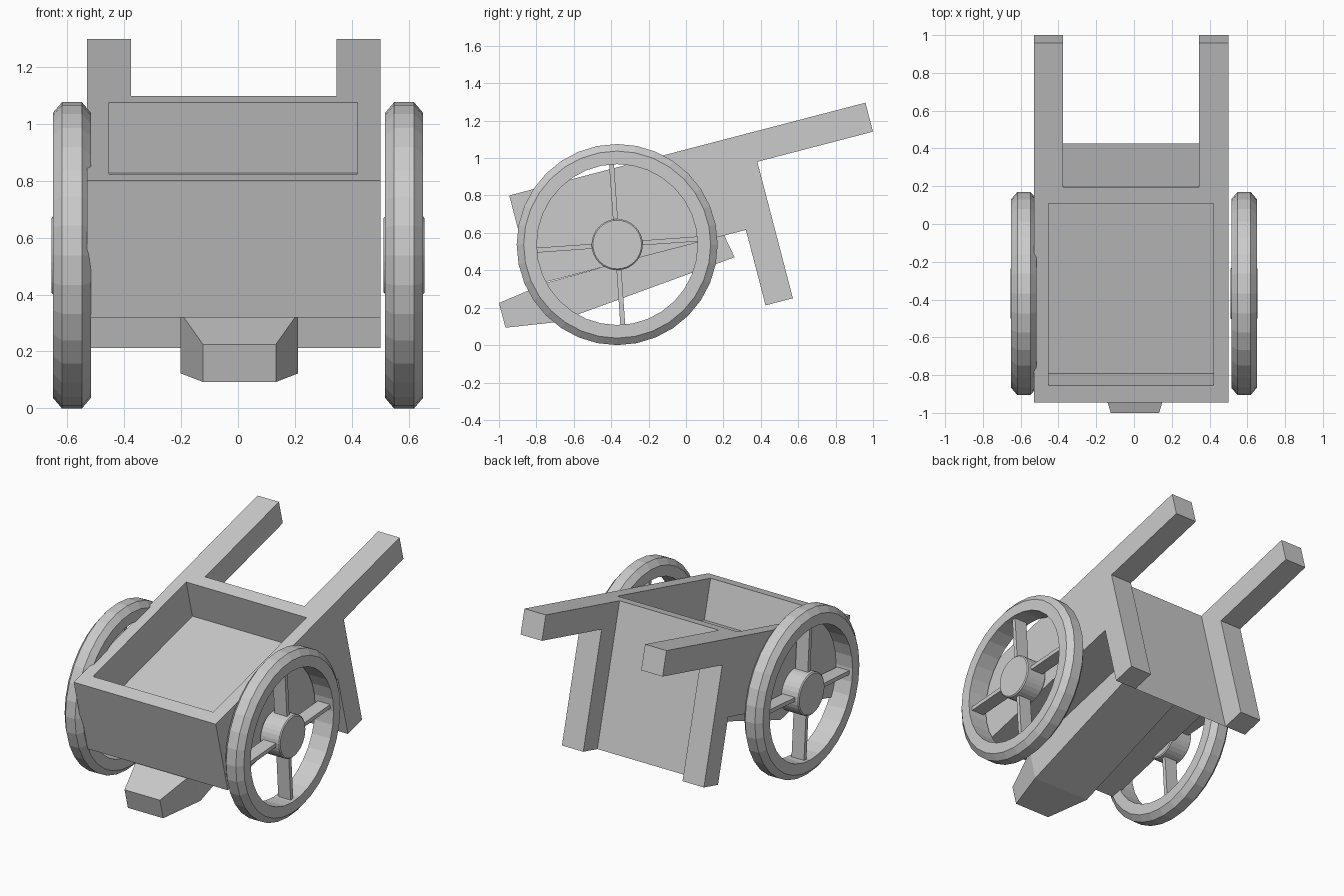
import bpy, bmesh, math
from mathutils import Vector, Matrix

if "Cube" in bpy.data.objects:
    bpy.data.objects.remove(bpy.data.objects["Cube"])

TILT = math.radians(14.6)
# tilted frame: local y runs along the tray, local z = up out of the tray
FRAME = Matrix.Translation((0, -0.945, 0.80)) @ Matrix.Rotation(TILT, 4, 'X')


def finish(bm, name):
    bmesh.ops.recalc_face_normals(bm, faces=bm.faces)
    mesh = bpy.data.meshes.new(name)
    bm.to_mesh(mesh)
    bm.free()
    ob = bpy.data.objects.new(name, mesh)
    bpy.context.collection.objects.link(ob)
    return ob


def loft(bm, rings, closed=False, cap=True):
    """Bridge equal-length rings of points with quads."""
    vs = [[bm.verts.new(p) for p in r] for r in rings]
    n = len(vs[0])
    for k in range(len(vs) if closed else len(vs) - 1):
        a, b = vs[k], vs[(k + 1) % len(vs)]
        for i in range(n):
            j = (i + 1) % n
            bm.faces.new((a[i], a[j], b[j], b[i]))
    if cap and not closed:
        bm.faces.new(vs[0])
        bm.faces.new(vs[-1])


def prism(name, profile, x0, x1):
    bm = bmesh.new()
    loft(bm, [[FRAME @ Vector((x, y, z)) for y, z in profile] for x in (x0, x1)])
    return finish(bm, name)


def cut(ob, cutter):
    cutter.hide_render = True
    m = ob.modifiers.new("cut", 'BOOLEAN')
    m.operation, m.solver, m.object = 'DIFFERENCE', 'EXACT', cutter
    bpy.context.view_layer.objects.active = ob
    bpy.ops.object.modifier_apply(modifier=m.name)
    bpy.data.objects.remove(cutter)


def rect(y0, y1, z0, z1):
    return [(y0, z0), (y1, z0), (y1, z1), (y0, z1)]


# cart body: one side profile with handles and legs, then hollowed
side = [(0, 0), (1.968, 0), (1.968, -0.16), (1.329, -0.16), (1.329, -0.914),
        (1.178, -0.914), (1.178, -0.497), (0, -0.497)]
body = prism("cart_body", side, -0.53, 0.50)
cut(body, prism("gap_cutter", rect(1.178, 2.2, -1.2, 0.2), -0.375, 0.345))
cut(body, prism("tray_cutter", rect(0.093, 1.09, -0.257, 0.2), -0.453, 0.42))

# tapered beam under the tray: half width, top (y, z), bottom (y, z)
bm = bmesh.new()
loft(bm, [[(0.005 + s * w, y, z) for s, (y, z) in ((-1, t), (1, t), (1, b), (-1, b))]
          for w, t, b in ((0.128, (-1.0, 0.225), (-0.965, 0.093)),
                          (0.206, (-0.74, 0.335), (-0.69, 0.123)),
                          (0.206, (0.20, 0.595), (0.26, 0.47)))])
finish(bm, "under_beam")


def revolve(bm, profile, seg, closed):
    """Revolve (x, radius) points around the x axis."""
    loft(bm, [[(x, r * math.cos(2 * math.pi * i / seg), r * math.sin(2 * math.pi * i / seg))
               for i in range(seg)] for x, r in profile], closed)


# wheels: chamfered rim, hub and four flat spokes
for label, sx in (("left", -1), ("right", 1)):
    place = Vector((sx * 0.583, -0.368, 0.5375))
    rim = bmesh.new()
    revolve(rim, [(-0.067, 0.43), (-0.067, 0.50), (-0.035, 0.5375),
                  (0.035, 0.5375), (0.067, 0.50), (0.067, 0.43)], 32, True)
    hub = bmesh.new()
    revolve(hub, [(-0.072, 0.13), (-0.066, 0.137), (0.066, 0.137), (0.072, 0.13)], 32, False)
    spokes = bmesh.new()
    for k in range(4):
        rot = Matrix.Rotation(math.radians(4 + 90 * k), 4, 'X')
        bmesh.ops.create_cube(spokes, size=1, matrix=rot @ Matrix.Translation((0, 0.28, 0))
                              @ Matrix.Diagonal((0.09, 0.32, 0.026, 1)))
    for part, b in (("rim", rim), ("hub", hub), ("spokes", spokes)):
        finish(b, f"{label}_wheel_{part}").location = place
